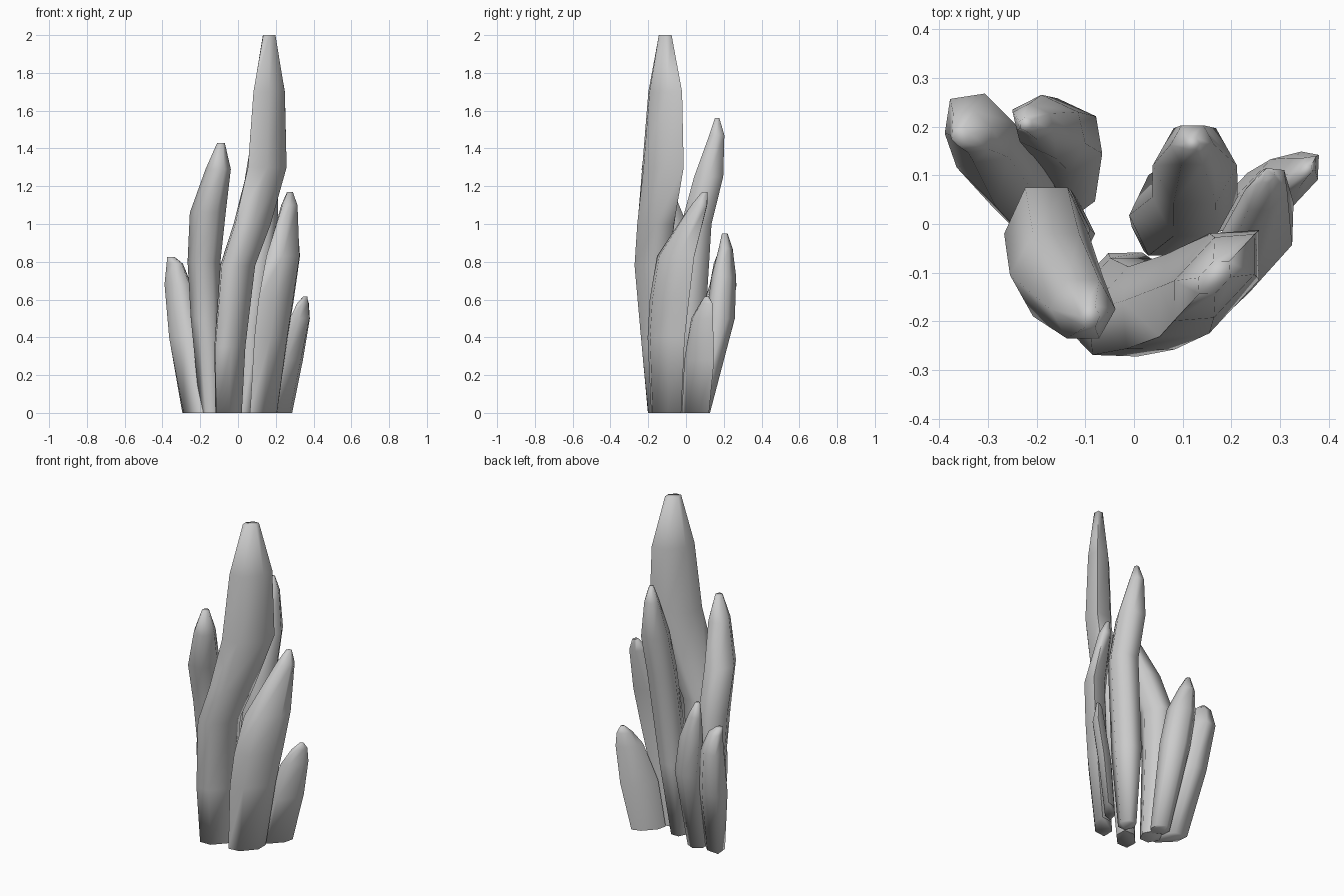
import bpy, bmesh
from math import cos, sin, pi, radians


def blade(name, levels, rot=0, sides=6):
    """Loft a six-sided shard; each level is z, x centre, y centre, half width, half depth."""
    bm = bmesh.new()
    r = radians(rot)
    rings = []
    for z, cx, cy, rx, ry in levels:
        ring = []
        for i in range(sides):
            a = 2 * pi * i / sides
            u, v = rx * cos(a), ry * sin(a) / 0.866
            ring.append(bm.verts.new((cx + u * cos(r) - v * sin(r),
                                      cy + u * sin(r) + v * cos(r), z)))
        rings.append(ring)
    for lo, hi in zip(rings, rings[1:]):
        for i in range(sides):
            j = (i + 1) % sides
            bm.faces.new((lo[i], lo[j], hi[j], hi[i]))
    bm.faces.new(rings[0][::-1])
    bm.faces.new(rings[-1])
    mesh = bpy.data.meshes.new(name)
    bm.to_mesh(mesh)
    bm.free()
    ob = bpy.data.objects.new(name, mesh)
    bpy.context.collection.objects.link(ob)
    bpy.ops.object.select_all(action='DESELECT')
    ob.select_set(True)
    bpy.context.view_layer.objects.active = ob
    bpy.ops.object.shade_smooth_by_angle(angle=radians(85))
    return ob


# Tallest blade at the front, flattened along the diagonal
blade("main_blade", [
    (0.0, -0.05, -0.13, 0.098, 0.05),
    (0.35, -0.043, -0.152, 0.112, 0.06),
    (0.78, -0.002, -0.18, 0.122, 0.07),
    (1.0, 0.075, -0.16, 0.132, 0.073),
    (1.3, 0.155, -0.122, 0.15, 0.07),
    (1.7, 0.165, -0.11, 0.122, 0.056),
    (2.0, 0.165, -0.11, 0.046, 0.024)], rot=47)

# Left blade leaning forward
blade("left_blade", [
    (0.0, -0.14, -0.02, 0.06, 0.06),
    (0.5, -0.17, -0.01, 0.08, 0.08),
    (0.8, -0.18, -0.02, 0.087, 0.095),
    (1.06, -0.16, -0.105, 0.095, 0.085),
    (1.29, -0.105, -0.175, 0.067, 0.06),
    (1.43, -0.09, -0.19, 0.02, 0.022)])

# Tall back blade
blade("back_blade", [
    (0.0, 0.045, -0.005, 0.05, 0.05),
    (0.45, 0.07, 0.018, 0.08, 0.083),
    (1.0, 0.125, 0.055, 0.088, 0.08),
    (1.25, 0.125, 0.12, 0.087, 0.077),
    (1.47, 0.12, 0.163, 0.045, 0.04),
    (1.56, 0.12, 0.165, 0.015, 0.012)])

# Right blade leaning backward, flattened along the diagonal
blade("right_blade", [
    (0.0, 0.135, -0.105, 0.107, 0.047),
    (0.4, 0.175, -0.105, 0.132, 0.055),
    (0.6, 0.202, -0.088, 0.14, 0.057),
    (0.83, 0.239, -0.055, 0.133, 0.056),
    (1.1, 0.272, 0.07, 0.055, 0.033),
    (1.17, 0.275, 0.1, 0.018, 0.012)], rot=48)

# Low thin blade on the far right
blade("low_right_blade", [
    (0.0, 0.22, 0.05, 0.098, 0.028),
    (0.28, 0.27, 0.07, 0.108, 0.035),
    (0.5, 0.327, 0.085, 0.078, 0.033),
    (0.58, 0.344, 0.107, 0.045, 0.018),
    (0.615, 0.355, 0.11, 0.014, 0.01)], rot=47)

# Low blade on the far left, flattened along the other diagonal
blade("low_left_blade", [
    (0.0, -0.21, 0.025, 0.12, 0.05),
    (0.4, -0.273, 0.128, 0.113, 0.073),
    (0.68, -0.318, 0.197, 0.085, 0.058),
    (0.79, -0.335, 0.19, 0.052, 0.035),
    (0.825, -0.355, 0.18, 0.02, 0.018)], rot=135)

# Back left blade
blade("back_left_blade", [
    (0.0, -0.13, 0.07, 0.055, 0.05),
    (0.5, -0.145, 0.182, 0.088, 0.064),
    (0.72, -0.175, 0.2, 0.083, 0.053),
    (0.87, -0.207, 0.21, 0.047, 0.03),
    (0.95, -0.222, 0.205, 0.014, 0.013)], rot=-25)
